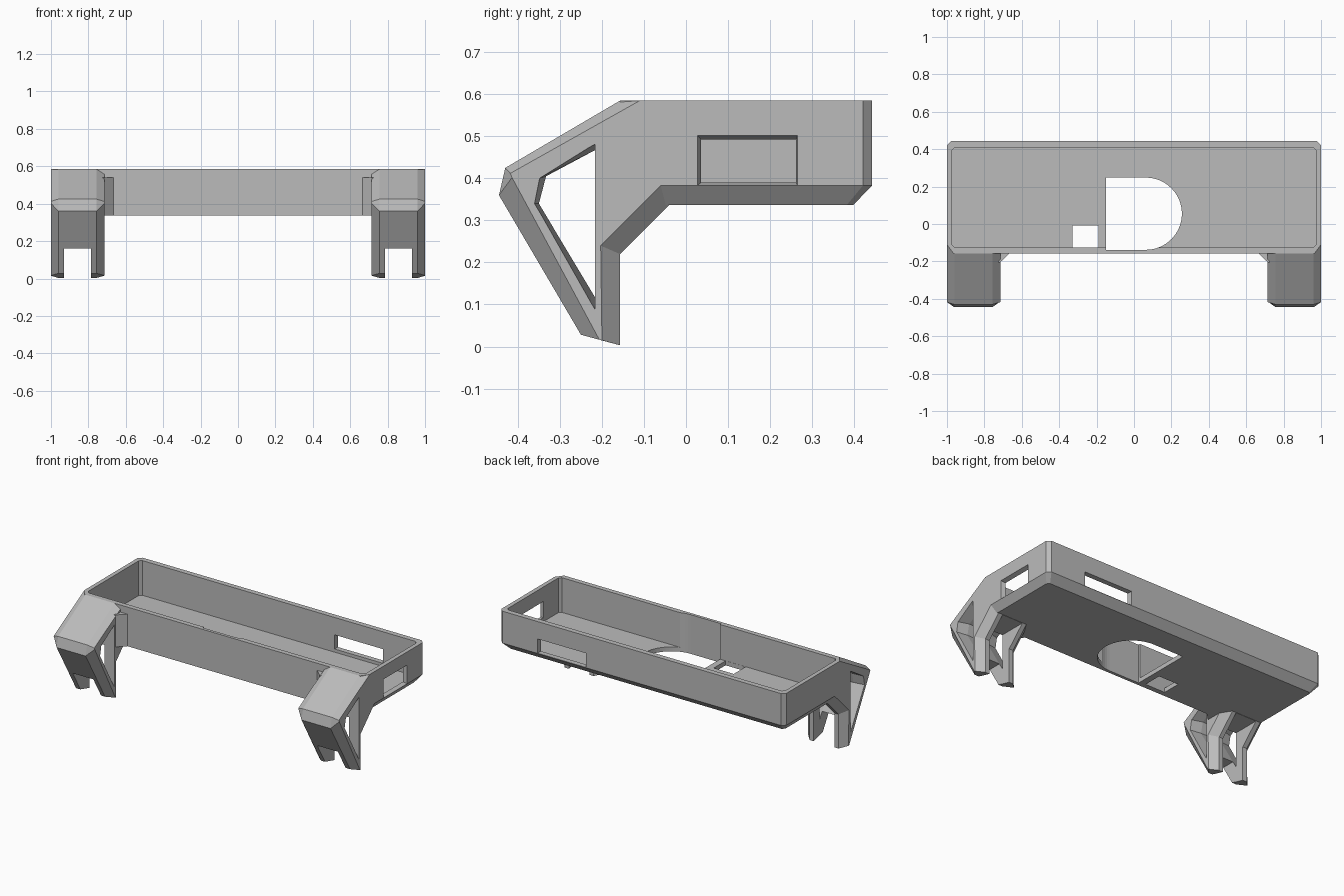
import bpy, bmesh, math

old = bpy.data.objects.get("Cube")
if old:
    bpy.data.objects.remove(old, do_unlink=True)

grey = bpy.data.materials.new("plain_grey")
grey.use_nodes = True
COLOUR = (0.5, 0.5, 0.5, 1)
grey.diffuse_color = COLOUR
for node in grey.node_tree.nodes:
    if node.type == 'BSDF_PRINCIPLED':
        node.inputs["Base Color"].default_value = COLOUR


def loft(name, sections):
    """Closed solid through matching rings of 3D points."""
    bm = bmesh.new()
    rings = [[bm.verts.new(p) for p in ring] for ring in sections]
    n = len(rings[0])
    for a, b in zip(rings, rings[1:]):
        for i in range(n):
            j = (i + 1) % n
            bm.faces.new((a[i], a[j], b[j], b[i]))
    bm.faces.new(rings[0])
    bm.faces.new(rings[-1])
    bmesh.ops.recalc_face_normals(bm, faces=bm.faces)
    mesh = bpy.data.meshes.new(name)
    bm.to_mesh(mesh)
    bm.free()
    mesh.materials.append(grey)
    obj = bpy.data.objects.new(name, mesh)
    bpy.context.collection.objects.link(obj)
    return obj


def prism(name, outline, z0, z1):
    return loft(name, [[(x, y, z) for x, y in outline] for z in (z0, z1)])


def box(name, x0, x1, y0, y1, z0, z1):
    return prism(name, [(x0, y0), (x1, y0), (x1, y1), (x0, y1)], z0, z1)


def across(name, sections):
    """Solid through (y, z) outlines placed at x positions."""
    return loft(name, [[(x, y, z) for y, z in ring] for x, ring in sections])


def cut(obj, cutters):
    """Subtract the cutters, then discard them."""
    for cutter in cutters:
        cutter.hide_render = True
        mod = obj.modifiers.new("cut", 'BOOLEAN')
        mod.operation = 'DIFFERENCE'
        mod.solver = 'EXACT'
        mod.object = cutter
        bpy.context.view_layer.update()
        graph = bpy.context.evaluated_depsgraph_get()
        mesh = bpy.data.meshes.new_from_object(obj.evaluated_get(graph))
        obj.modifiers.clear()
        obj.data = mesh
        bpy.data.objects.remove(cutter, do_unlink=True)


def chamfered(x, y0, y1, cx, cy, back):
    """Rectangle outline with cut corners."""
    return [(-x + cx, y0), (x - cx, y0), (x, y0 + cy), (x, y1 - back),
            (x - back, y1), (-x + back, y1), (-x, y1 - back), (-x, y0 + cy)]


# Open tray, chamfered under its sides and back
FRONT, BACK, TOP, BASE, LIP = -0.157, 0.443, 0.585, 0.337, 0.383
outer = chamfered(1, FRONT, BACK, 0.035, 0.047, 0.022)
under = chamfered(0.965, FRONT, BACK - 0.045, 0.035, 0.047, 0.015)
tray = loft("tray", [[(x, y, z) for x, y in ring] for ring, z in
                     ((under, BASE), (outer, LIP), (outer, TOP))])

# Tray cavity, floor openings and wall windows
cavity = prism("cavity", chamfered(0.973, -0.126, 0.41, 0.015, 0.015, 0.015), 0.365, 0.7)
cx, cy, r = 0.063, 0.055, 0.193
d_shape = [(-0.15, cy + r), (-0.15, cy - r)]
for i in range(33):
    a = -math.pi / 2 + math.pi * i / 32
    d_shape.append((cx + r * math.cos(a), cy + r * math.sin(a)))
round_opening = prism("round_opening", d_shape, 0.2, 0.71)
small_opening = box("small_opening", -0.33, -0.19, -0.125, -0.007, 0.2, 0.5)


def rect(y0, y1, z0, z1):
    return [(y0, z0), (y1, z0), (y1, z1), (y0, z1)]


side_window = across("side_window", [(1.001, rect(0.027, 0.265, 0.383, 0.502)),
                                     (0.965, rect(0.038, 0.261, 0.392, 0.49))])
back_window = box("back_window", 0.39, 0.73, 0.38, 0.5, 0.385, 0.475)
cut(tray, [cavity, round_opening, small_opening, side_window, back_window])

# Leg outlines: full width middle, outer side face, inner side face
middle = [(FRONT, TOP), (-0.43, 0.425), (-0.445, 0.36), (-0.25, 0.028), (FRONT, 0.003),
          (FRONT, 0.22), (-0.04, BASE), (-0.04, 0.35), (-0.13, 0.35), (-0.13, TOP)]
shared = [(-0.418, 0.412), (-0.414, 0.402), (-0.206, 0.016), (-0.2, 0.015), (-0.203, 0.24)]
outside = [(-0.11, TOP)] + shared + [(-0.06, LIP), (-0.06, 0.39), (-0.1, 0.39), (-0.1, TOP)]
inside = [(-0.15, 0.562)] + shared + [(-0.106, BASE), (-0.1, 0.345), (-0.14, 0.345), (-0.14, 0.562)]

# Flared opening through each leg
rim = [(-0.217, 0.483), (-0.35, 0.4), (-0.362, 0.34), (-0.226, 0.1), (-0.217, 0.085)]
throat = [(-0.217, 0.467), (-0.333, 0.405), (-0.35, 0.34), (-0.226, 0.133), (-0.217, 0.118)]

for side, s in (("left", 1), ("right", -1)):
    leg = across(side + "_leg", [(s, outside), (s * 0.96, middle),
                                 (s * 0.757, middle), (s * 0.715, inside)])
    hole = across("leg_hole", [(s * 1.01, rim), (s * 0.93, throat),
                               (s * 0.785, throat), (s * 0.705, rim)])
    x0, x1 = sorted((s * 0.785, s * 0.93))
    cut(leg, [hole,
              box("front_slot", x0, x1, -0.5, -0.1, -0.1, 0.16),
              box("rear_slot", x0, x1, -0.222, 0, -0.1, 0.336)])
    # Corner web between leg and tray front
    prism(side + "_corner_web", [(s * 0.665, FRONT), (s * 0.716, -0.205),
                                 (s * 0.725, -0.205), (s * 0.725, FRONT + 0.01),
                                 (s * 0.665, FRONT + 0.01)], BASE, 0.54)
